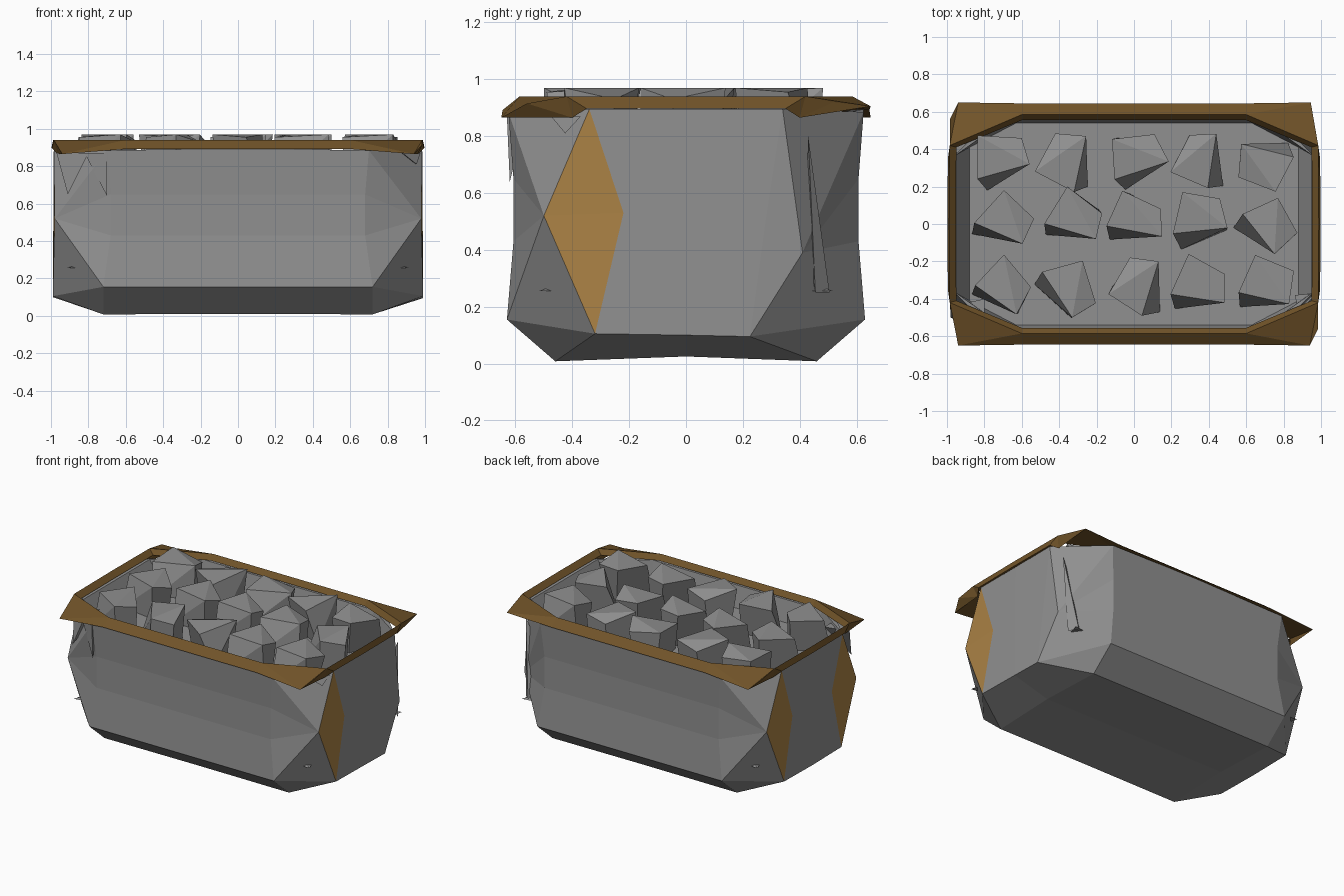
import bpy, bmesh, math, random
from mathutils import Vector

if "Cube" in bpy.data.objects:
    bpy.data.objects.remove(bpy.data.objects["Cube"])

random.seed(4)


def material(name, rgb):
    m = bpy.data.materials.new(name)
    m.diffuse_color = (*rgb, 1)
    m.use_nodes = True
    m.node_tree.nodes["Principled BSDF"].inputs["Base Color"].default_value = m.diffuse_color
    return m


grey = material("stone_grey", (0.28, 0.28, 0.28))
ochre = material("ochre_patch", (0.41, 0.225, 0.06))
brown = material("rim_brown", (0.165, 0.088, 0.022))


def finish(name, bm, mats):
    bmesh.ops.remove_doubles(bm, verts=bm.verts, dist=0.0005)
    bmesh.ops.recalc_face_normals(bm, faces=bm.faces)
    mesh = bpy.data.meshes.new(name)
    bm.to_mesh(mesh)
    bm.free()
    for m in mats:
        mesh.materials.append(m)
    ob = bpy.data.objects.new(name, mesh)
    bpy.context.collection.objects.link(ob)
    return ob


def four_corners(name, pts, faces, mats, patches=(), changes={}):
    """Repeat one quarter of a part in all four corners, with per-corner changes."""
    bm = bmesh.new()
    for sx in (-1, 1):
        for sy in (-1, 1):
            p = dict(pts, **changes.get((sx, sy), {}))
            v = {k: bm.verts.new((x * sx, y * sy, z)) for k, (x, y, z) in p.items()}
            for text in faces:
                f = bm.faces.new([v[k] for k in text.split()])
                if text in patches and (sx, sy) != (1, 1):
                    f.material_index = 1
    return finish(name, bm, mats)


def solid(name, corners, tris, mat):
    bm = bmesh.new()
    v = [bm.verts.new(c) for c in corners]
    for t in tris:
        bm.faces.new([v[i] for i in t])
    return finish(name, bm, [mat])


# Bulging trough with chamfered corners, inner walls and floor
trough = {
    "O": (0, 0, .025), "B": (.72, .46, .008), "Bx": (0, .46, .01), "By": (.72, 0, .025),
    "F": (.72, .63, .155), "F0": (0, .63, .155), "S": (.99, .32, .105), "S0": (.99, 0, .1),
    "M": (.68, .607, .43), "M0": (0, .607, .43), "N": (.68, .607, .65), "N0": (0, .607, .65),
    "C": (.98, .5, .52), "D": (.985, .22, .53),
    "T": (.70, .625, .885), "T0": (0, .625, .895), "U": (.985, .34, .895), "U0": (.985, 0, .895),
    "L": (.66, .575, .885), "L0": (0, .565, .89), "K": (.95, .37, .89), "K0": (.95, 0, .89),
    "G": (.63, .54, .74), "G0": (0, .54, .74), "H": (.88, .41, .74), "H0": (.88, 0, .74),
    "Q": (0, 0, .74),
}
trough_faces = [
    "O By B Bx", "Bx B F F0", "B S F", "B By S0 S",
    "F0 F M M0", "M0 M N N0", "N0 N T T0", "F S C", "F C M", "M C N", "N C T", "C U T",
    "S D C", "D U C", "S S0 U0 U D",
    "T0 T L L0", "T U K L", "U U0 K0 K",
    "L0 L G G0", "L K H G", "K K0 H0 H", "G0 G H H0 Q",
]
four_corners("trough", trough, trough_faces, [grey, ochre],
             patches=("S D C", "D U C"),
             changes={(1, 1): {"C": (.975, .41, .39), "S": (.99, .225, .095),
                               "D": (.985, .28, .5)}})

# Sloping rim: drooping outer edge, ridge and inner lip
rim = {
    "F": (.6, .645, .892), "F0": (0, .645, .892), "A": (.94, .65, .865),
    "B": (.985, .56, .915), "E": (.962, .40, .865), "S": (.995, .35, .897), "S0": (.998, 0, .897),
    "P": (.6, .585, .94), "P0": (0, .585, .94), "Q": (.985, .42, .94), "Q0": (.988, 0, .94),
    "I": (.6, .555, .905), "I0": (0, .555, .905), "J": (.95, .41, .905), "J0": (.952, 0, .905),
}
rim_faces = [
    "F0 F P P0", "F A P", "A Q P", "A B Q", "B E Q", "E S Q", "S S0 Q0 Q",
    "P0 P I I0", "P Q J I", "Q Q0 J0 J",
    "I0 I F F0", "I A F", "I J A", "J E A", "E B A", "J S E", "J J0 S0 S",
]
four_corners("rim", rim, rim_faces, [brown],
             changes={(1, 1): {"A": (.945, .65, .905), "B": (.965, .52, .92)},
                      (-1, -1): {"B": (.962, .52, .905)}})

# Angular rocks in three rows: x, y, direction of the sloping foot
rocks = [
    (-.71, .34, -75), (-.36, .33, -12), (.01, .35, -70), (.36, .34, -10), (.70, .33, 80),
    (-.70, .01, -118), (-.32, .02, -110), (0, .02, -100), (.35, .02, -85), (.71, -.01, -140),
    (-.70, -.34, -125), (-.35, -.35, -150), (.03, -.33, -15), (.35, -.33, -100), (.70, -.33, -100),
]
rock_shape = [
    (.06, .14, .97), (.06, -.13, .955), (-.14, -.08, .97), (-.09, .12, .93),
    (.05, .13, .735), (.125, -.10, .735), (-.12, -.05, .735), (-.08, .10, .735),
]
rock_faces = [(0, 1, 2), (0, 2, 3), (0, 5, 1), (0, 4, 5), (1, 5, 6, 2), (2, 6, 7, 3),
              (3, 7, 4, 0), (4, 7, 6, 5)]
for i, (x, y, deg) in enumerate(rocks):
    a = math.radians(deg)
    corners = []
    for px, py, pz in rock_shape:
        px = px * 1.08 + random.uniform(-.012, .012)
        py = py * 1.08 + random.uniform(-.012, .012)
        corners.append((x + px * math.cos(a) - py * math.sin(a),
                        y + px * math.sin(a) + py * math.cos(a), pz))
    solid(f"rock_{i + 1}", corners, rock_faces, grey)

# Small flat spikes on the lower corners
TETRA = [(0, 1, 2), (0, 1, 3), (1, 2, 3), (0, 2, 3)]
for sx in (-1, 1):
    for sy in (-1, 1):
        out = Vector((sx * .75, sy * .66, 0))
        side = Vector((-out.y, out.x, 0))
        base = Vector((sx * .85, sy * .46, .255))
        solid("corner_spike", [base + side * .06, base - side * .06,
                               base + out * .09, base + Vector((0, 0, .02))], TETRA, grey)

# Long sliver on the dented corner and chips under the rim
solid("corner_sliver", [(.95, .43, .80), (.88, .505, .25), (.93, .455, .25), (.80, .42, .45)],
      TETRA, grey)
solid("chip_left", [(-.80, -.58, .87), (-.97, -.44, .87), (-.91, -.545, .65), (-.8, -.4, .87)],
      TETRA, grey)
solid("chip_front", [(-.70, -.63, .87), (-.82, -.57, .87), (-.70, -.62, .64), (-.7, -.56, .87)],
      TETRA, grey)
solid("chip_right", [(.88, -.475, .87), (.975, -.37, .87), (.955, -.425, .81), (.86, -.38, .87)],
      TETRA, grey)
